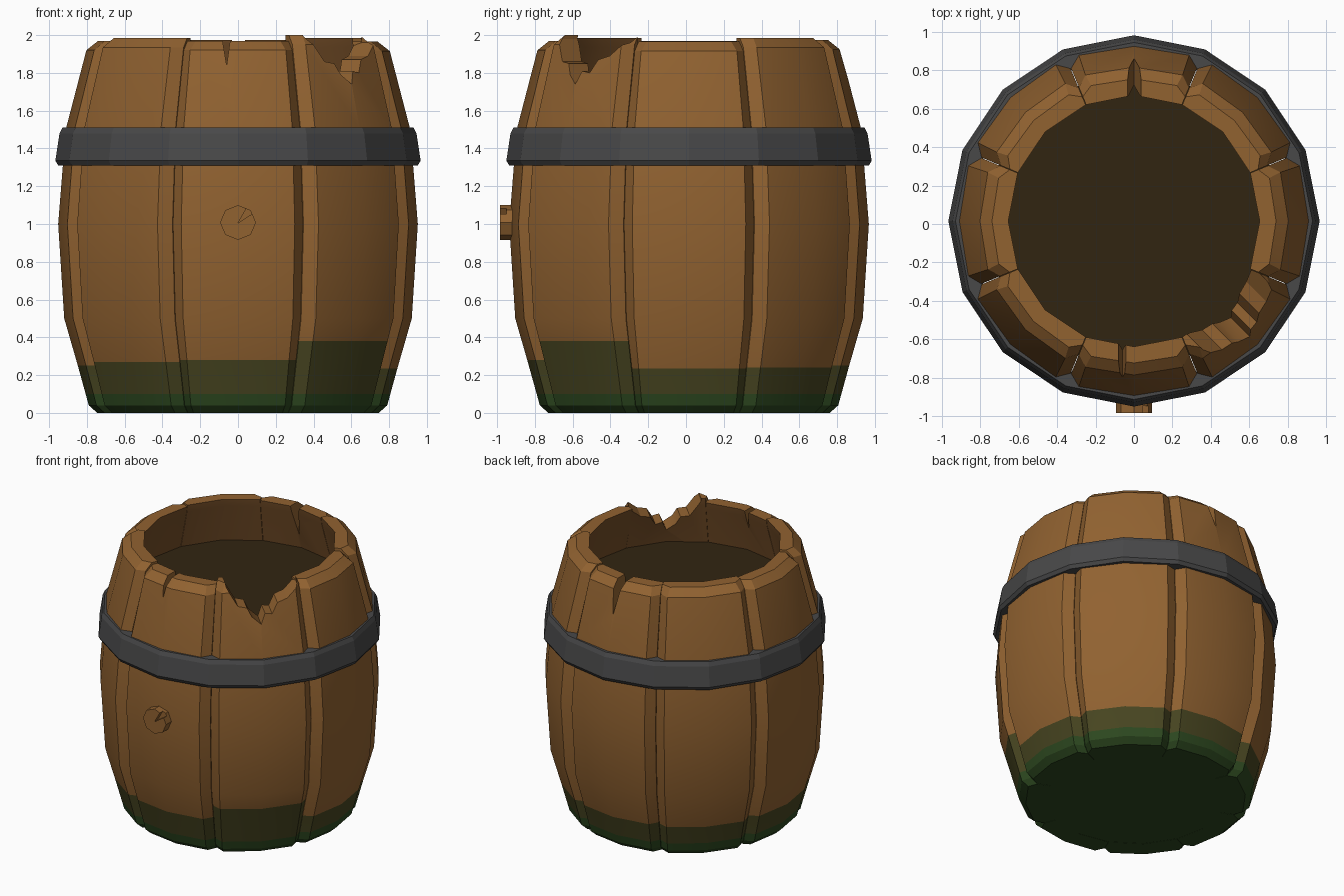
import bpy, bmesh, math
from mathutils import Vector

if "Cube" in bpy.data.objects:
    bpy.data.objects.remove(bpy.data.objects["Cube"])

CY = 0.016  # barrel axis sits slightly behind y = 0 because of the plug


def mat(name, c):
    m = bpy.data.materials.new(name)
    m.diffuse_color = (*c, 1)
    m.use_nodes = True
    m.node_tree.nodes["Principled BSDF"].inputs["Base Color"].default_value = m.diffuse_color
    return m


WOOD = mat("wood", (0.283, 0.122, 0.030))
INNER = mat("inner_wood", (0.17, 0.073, 0.020))
MOSS = mat("moss_brown", (0.065, 0.061, 0.015))
GREEN = mat("moss_green", (0.026, 0.065, 0.014))
IRON = mat("iron", (0.065, 0.065, 0.066))
DARK = mat("dark_inside", (0.031, 0.018, 0.0056))


def make(name, bm, mats):
    bmesh.ops.recalc_face_normals(bm, faces=bm.faces)
    me = bpy.data.meshes.new(name)
    bm.to_mesh(me)
    bm.free()
    for m in mats:
        me.materials.append(m)
    ob = bpy.data.objects.new(name, me)
    bpy.context.collection.objects.link(ob)
    return ob


def polar(deg, r, z):
    a = math.radians(deg)
    return Vector((r * math.cos(a), r * math.sin(a) + CY, z))


def loft(name, rings, mats, closed=False):
    """Skin a list of equal point rings; cap the ends unless closed."""
    bm = bmesh.new()
    vs = [[bm.verts.new(p) for p in ring] for ring in rings]
    pairs = list(zip(vs, vs[1:])) + ([(vs[-1], vs[0])] if closed else [])
    n = len(vs[0])
    for a, b in pairs:
        for i in range(n):
            j = (i + 1) % n
            bm.faces.new((a[i], a[j], b[j], b[i]))
    if not closed:
        bm.faces.new(vs[0])
        bm.faces.new(vs[-1])
    return make(name, bm, mats)


def prism(name, pts, deg, r0, r1):
    """Extrude a (sideways, z) outline along the radial direction deg."""
    a = math.radians(deg)
    rad = Vector((math.cos(a), math.sin(a), 0))
    tan = Vector((-math.sin(a), math.cos(a), 0))
    rings = [[rad * r + tan * t + Vector((0, CY, z)) for t, z in pts] for r in (r0, r1)]
    return loft(name, rings, [WOOD])


def cut(ob, cutter):
    mod = ob.modifiers.new("cut", 'BOOLEAN')
    mod.operation, mod.solver, mod.object = 'DIFFERENCE', 'EXACT', cutter
    bpy.context.view_layer.update()
    dg = bpy.context.evaluated_depsgraph_get()
    me = bpy.data.meshes.new_from_object(ob.evaluated_get(dg))
    ob.modifiers.clear()
    ob.data = me
    bpy.data.objects.remove(cutter)


# Barrel outline: outer radius at each height
PROFILE = [(0, 0.745), (0.04, 0.79), (0.24, 0.845), (0.5, 0.92), (1.0, 0.952),
           (1.5, 0.912), (1.93, 0.80)]


def radius(z):
    for (z0, r0), (z1, r1) in zip(PROFILE, PROFILE[1:]):
        if z <= z1:
            return r0 + (r1 - r0) * (z - z0) / (z1 - z0)
    return PROFILE[-1][1]


def stave_ring(c, ro, ri, z, half=18.4, dip=0.05):
    g = 22.4
    return [polar(c + a, r, z) for a, r in
            ((0, ro), (half, ro), (g, ro - dip), (g, ri), (0, ri), (-g, ri), (-g, ro - dip), (-half, ro))]


# Staves: direction in degrees -> (top height, moss height)
STAVES = {-90: (1.97, 0.28), -45: (2.0, 0.38), 0: (1.965, 0.235), 45: (1.985, 0.24),
          90: (1.975, 0.25), 135: (1.98, 0.24), 180: (1.97, 0.25), 225: (1.985, 0.27)}
staves = {}
for i, (c, (top, moss)) in enumerate(STAVES.items()):
    rings = []
    for z in (0, 0.04, 0.1, moss, 0.5, 1.0, 1.5, top - 0.05):
        ri = radius(z) - 0.14
        rings.append(stave_ring(c, radius(z), ri, z))
    rings.append(stave_ring(c, 0.74, 0.655, top, 17.6, 0.04))
    ob = loft(f"stave_{i + 1}", rings, [WOOD, INNER, MOSS, GREEN])
    for f in ob.data.polygons:
        out = Vector(polar(c, 1, 0) - Vector((0, CY, 0))).dot(f.normal)
        z = f.center.z
        if z < 0.1:
            f.material_index = 3
        elif z < moss:
            f.material_index = 2
        elif out < -0.6:
            f.material_index = 1
    staves[c] = ob

# Broken notch in the front right stave
cut(staves[-45], prism("notch_cutter",
    [(-0.23, 2.1), (-0.22, 1.98), (-0.15, 1.86), (-0.09, 1.85), (-0.06, 1.79), (0.0, 1.74),
     (0.03, 1.81), (0.08, 1.80), (0.12, 1.87), (0.19, 1.89), (0.27, 1.96), (0.27, 2.1)],
    -45, 0.4, 1.2))
# Splits in the front and back staves
cut(staves[-90], prism("split_cutter", [(-0.09, 2.02), (-0.06, 1.84), (-0.035, 2.02)], -90, 0.4, 1.2))
cut(staves[90], prism("split_cutter", [(-0.045, 2.02), (0.0, 1.75), (0.04, 2.02)], 90, 0.4, 1.2))

# Iron hoop
loft("hoop", [[polar(22.5 * k, r, z) for k in range(16)] for r, z in
              ((0.86, 1.31), (0.952, 1.31), (0.967, 1.335), (0.945, 1.48), (0.93, 1.51), (0.85, 1.51))],
     [IRON], closed=True)

# Dark surface inside and mossy bottom board
loft("inside_surface", [[polar(22.5 * k, 0.76, z) for k in range(16)] for z in (1.60, 1.64)], [DARK])
loft("bottom_board", [[polar(22.5 * k, 0.66, z) for k in range(16)] for z in (0.004, 0.06)], [GREEN])

# Plug on the front with a small split
plug = prism("plug", [(0.095 * math.cos(k * math.pi / 4), 1.008 + 0.092 * math.sin(k * math.pi / 4))
                      for k in range(8)], -90, 0.88, 1.0)
cut(plug, prism("plug_cutter", [(0.0, 1.005), (0.10, 1.07), (0.06, 1.11)], -90, 0.965, 1.1))

# Smooth curved faces, keep edges sharp
bpy.ops.object.select_all(action='DESELECT')
for ob in bpy.context.scene.objects:
    if ob.name.startswith("stave"):
        ob.select_set(True)
        bpy.context.view_layer.objects.active = ob
bpy.ops.object.shade_smooth_by_angle(angle=math.radians(25))
